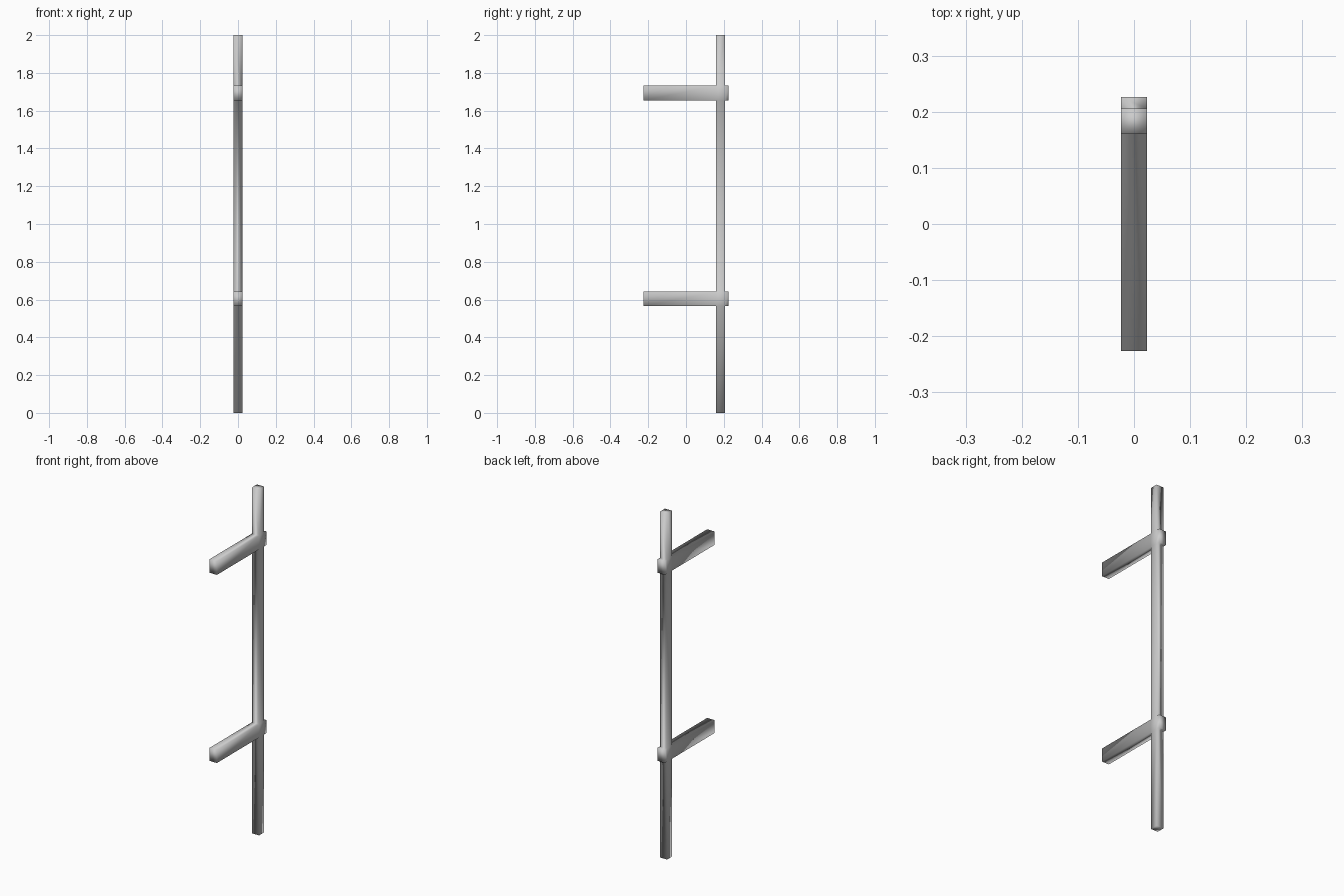
import bpy
import bmesh

if "Cube" in bpy.data.objects:
    bpy.data.objects.remove(bpy.data.objects["Cube"])

HALF_WIDTH = 0.023
Y = [-0.226, 0.16, 0.206, 0.226]            # arm tip, post front, post back, arm stub
Z = [0.0, 0.566, 0.642, 1.654, 1.733, 2.0]  # post foot, lower arm, upper arm, post top

# Side profile: the post fills the middle column, the arms fill rows 1 and 3
bm = bmesh.new()
grid = [[bm.verts.new((-HALF_WIDTH, y, z)) for z in Z] for y in Y]
for i in range(len(Y) - 1):
    for j in range(len(Z) - 1):
        if i == 1 or j in (1, 3):
            bm.faces.new((grid[i][j], grid[i + 1][j],
                          grid[i + 1][j + 1], grid[i][j + 1]))

# Thicken the profile across x, keeping both flush sides
profile = bm.faces[:]
result = bmesh.ops.extrude_face_region(bm, geom=profile, use_keep_orig=True)
moved = [v for v in result["geom"] if isinstance(v, bmesh.types.BMVert)]
bmesh.ops.translate(bm, verts=moved, vec=(2 * HALF_WIDTH, 0, 0))
loose = [v for v in bm.verts if not v.link_faces]
bmesh.ops.delete(bm, geom=loose, context='VERTS')
bmesh.ops.recalc_face_normals(bm, faces=bm.faces[:])

# One fused post with two arms, smooth shaded across its corners
mesh = bpy.data.meshes.new("post_with_arms")
bm.to_mesh(mesh)
bm.free()
for face in mesh.polygons:
    face.use_smooth = True
post = bpy.data.objects.new("post_with_arms", mesh)
bpy.context.collection.objects.link(post)
